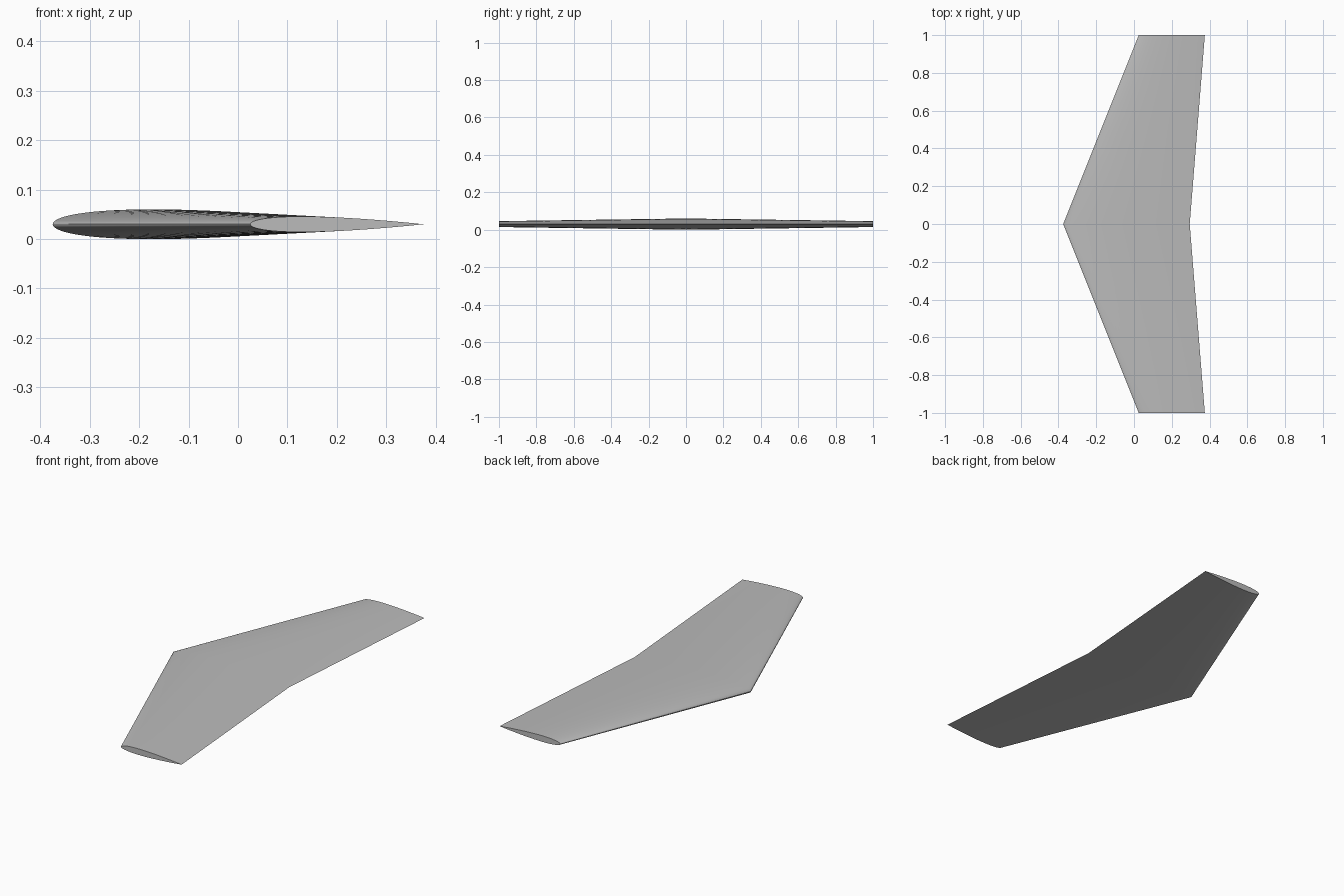
import bpy
import bmesh
import math

cube = bpy.data.objects.get("Cube")
if cube:
    bpy.data.objects.remove(cube, do_unlink=True)

THICKNESS = 0.09   # airfoil thickness as a share of the chord
STEPS = 40         # points along each side of the airfoil
MID_Z = 0.03

grey = bpy.data.materials.new("wing grey")
grey.use_nodes = True
color = (0.5, 0.5, 0.5, 1)
grey.diffuse_color = color
grey.node_tree.nodes["Principled BSDF"].inputs["Base Color"].default_value = color


def half_height(t):
    """Symmetric airfoil half thickness, closed at the trailing edge."""
    return 5 * THICKNESS * (0.2969 * math.sqrt(t) - 0.126 * t - 0.3516 * t**2
                            + 0.2843 * t**3 - 0.1036 * t**4)


def airfoil_ring(bm, y, lead, trail):
    """Closed section running from trailing edge over the top and back below."""
    ring = []
    for i in range(2 * STEPS):
        angle = math.pi * i / STEPS
        t = (1 + math.cos(angle)) / 2
        side = 1 if i < STEPS else -1
        chord = trail - lead
        z = MID_Z + side * chord * max(half_height(t), 0)
        ring.append(bm.verts.new((lead + t * chord, y, z)))
    return ring


# Swept, tapered wing: tip, root and mirrored tip sections
bm = bmesh.new()
tip, root = (0.025, 0.375), (-0.375, 0.295)
rings = [airfoil_ring(bm, -1, *tip), airfoil_ring(bm, 0, *root), airfoil_ring(bm, 1, *tip)]
for a, b in zip(rings, rings[1:]):
    for i in range(len(a)):
        j = (i + 1) % len(a)
        bm.faces.new((a[i], a[j], b[j], b[i]))

# Flat tip caps
bm.faces.new(rings[0])
bm.faces.new(rings[-1])
bmesh.ops.recalc_face_normals(bm, faces=bm.faces[:])

mesh = bpy.data.meshes.new("wing")
bm.to_mesh(mesh)
bm.free()
mesh.materials.append(grey)
wing = bpy.data.objects.new("wing", mesh)
bpy.context.collection.objects.link(wing)

bpy.ops.object.select_all(action="DESELECT")
wing.select_set(True)
bpy.context.view_layer.objects.active = wing
bpy.ops.object.shade_smooth_by_angle(angle=math.radians(30))
